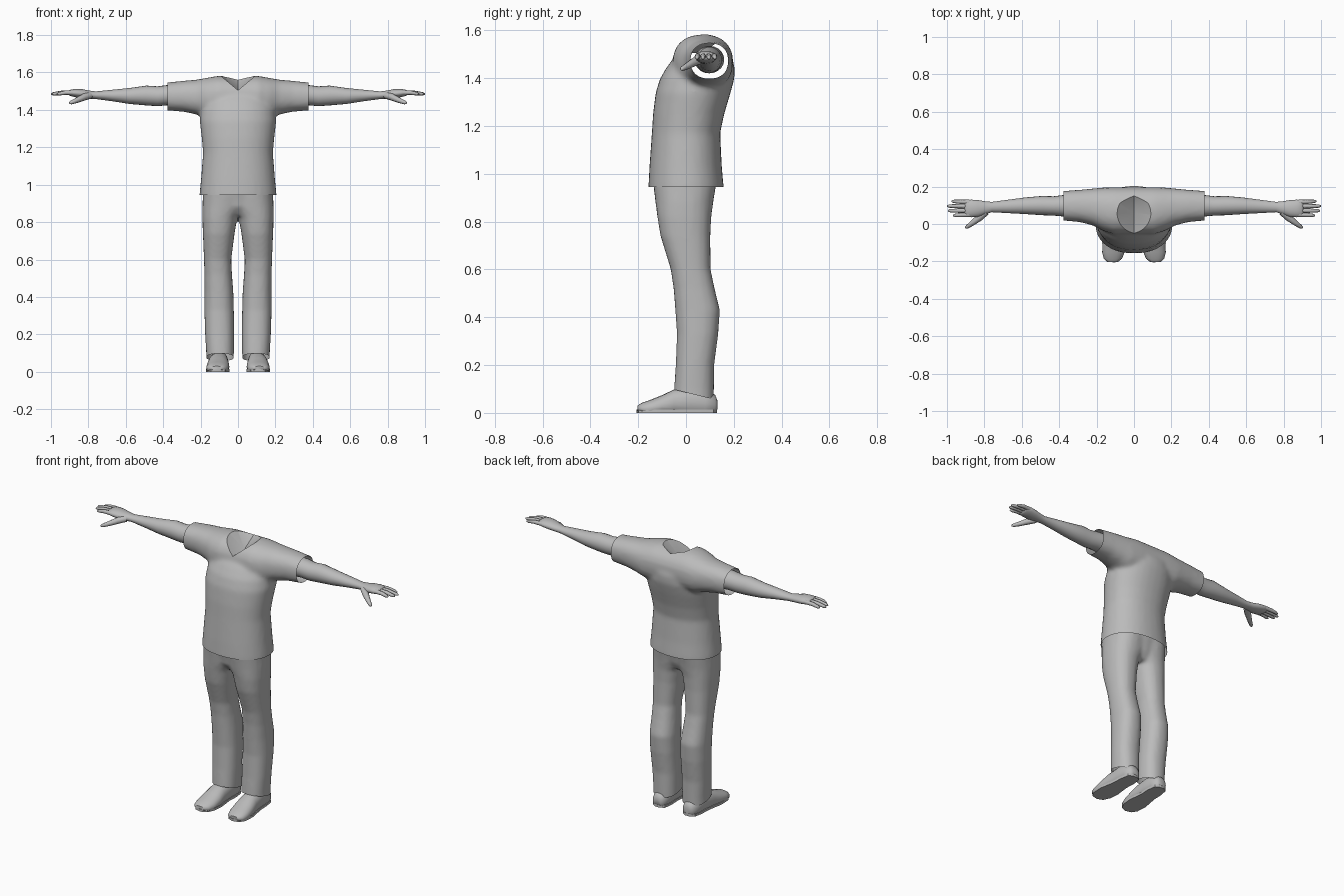
import bpy, bmesh, math
from mathutils import Vector

if "Cube" in bpy.data.objects:
    bpy.data.objects.remove(bpy.data.objects["Cube"])

grey = bpy.data.materials.new("plain_grey")
grey.diffuse_color = (0.5, 0.5, 0.5, 1)
grey.use_nodes = True
grey.node_tree.nodes["Principled BSDF"].inputs["Base Color"].default_value = grey.diffuse_color


def loft(bm, axis, sections, n=24, power=2.0):
    """Skin oval rings along an axis. Section: position, then low/high of the other two axes in order."""
    rings = []
    for t, a0, a1, b0, b1 in sections:
        ring = []
        for i in range(n):
            ang = 2 * math.pi * i / n
            c, s = math.cos(ang), math.sin(ang)
            a = (a0 + a1) / 2 + (a1 - a0) / 2 * math.copysign(abs(c) ** (2 / power), c)
            b = (b0 + b1) / 2 + (b1 - b0) / 2 * math.copysign(abs(s) ** (2 / power), s)
            co = [a, b]
            co.insert("xyz".index(axis), t)
            ring.append(bm.verts.new(co))
        rings.append(ring)
    faces = [bm.faces.new(rings[0]), bm.faces.new(rings[-1])]
    for r, q in zip(rings, rings[1:]):
        for i in range(n):
            j = (i + 1) % n
            faces.append(bm.faces.new((r[i], r[j], q[j], q[i])))
    bmesh.ops.recalc_face_normals(bm, faces=faces)


def mirrored(bm):
    """Add a copy of everything on the other side of x = 0."""
    geom = bmesh.ops.duplicate(bm, geom=bm.verts[:] + bm.edges[:] + bm.faces[:])["geom"]
    for v in geom:
        if isinstance(v, bmesh.types.BMVert):
            v.co.x *= -1
    bmesh.ops.reverse_faces(bm, faces=[f for f in geom if isinstance(f, bmesh.types.BMFace)])


def make(name, bm):
    mesh = bpy.data.meshes.new(name)
    bm.to_mesh(mesh)
    bm.free()
    mesh.materials.append(grey)
    ob = bpy.data.objects.new(name, mesh)
    bpy.context.collection.objects.link(ob)
    return ob


def activate(ob):
    bpy.ops.object.select_all(action="DESELECT")
    ob.select_set(True)
    bpy.context.view_layer.objects.active = ob


def smooth(ob, angle=50):
    activate(ob)
    bpy.ops.object.shade_smooth_by_angle(angle=math.radians(angle))


def meld(ob, voxel, steps):
    """Fuse overlapping lofts into one soft cloth surface."""
    activate(ob)
    m = ob.modifiers.new("fuse", "REMESH")
    m.mode, m.voxel_size = "VOXEL", voxel
    bpy.ops.object.modifier_apply(modifier="fuse")
    m = ob.modifiers.new("soften", "SMOOTH")
    m.factor, m.iterations = 0.5, steps
    bpy.ops.object.modifier_apply(modifier="soften")


def trim(ob, planes):
    """Cut open hems: everything beyond each plane is removed."""
    bm = bmesh.new()
    bm.from_mesh(ob.data)
    for co, no in planes:
        bmesh.ops.bisect_plane(bm, geom=bm.verts[:] + bm.edges[:] + bm.faces[:],
                               plane_co=co, plane_no=no, clear_outer=True)
    bm.to_mesh(ob.data)
    bm.free()


# Shirt: torso plus one sleeve-to-sleeve loft
bm = bmesh.new()
loft(bm, "z", [
    (0.90, -.206, .206, -.157, .157), (0.95, -.206, .206, -.157, .157),
    (1.03, -.198, .198, -.153, .150), (1.17, -.187, .187, -.143, .143),
    (1.25, -.194, .194, -.138, .160), (1.34, -.205, .205, -.127, .187),
    (1.40, -.200, .200, -.108, .203), (1.45, -.185, .185, -.078, .204),
    (1.51, -.160, .160, -.030, .175), (1.55, -.130, .130, .012, .140),
    (1.585, -.085, .085, .045, .110)], n=32, power=2.2)
half = [(.11, -.055, .197, 1.35, 1.582), (.17, -.035, .195, 1.355, 1.571),
        (.22, -.008, .190, 1.375, 1.562), (.29, .010, .183, 1.390, 1.556),
        (.375, .018, .177, 1.397, 1.547), (.42, .018, .177, 1.40, 1.545)]
loft(bm, "x", [(-s[0], *s[1:]) for s in reversed(half)] + half, power=2.3)
shirt = make("shirt", bm)
meld(shirt, 0.012, 6)

# Neckline: V-shaped hollow cut from the top of the shirt
bm = bmesh.new()
for p in [(0, -.07, 1.505), (0, .06, 1.505), (0, .15, 1.56), (.09, .05, 1.58), (-.09, .05, 1.58),
          (.15, -.07, 1.63), (-.15, -.07, 1.63), (.13, .15, 1.63), (-.13, .15, 1.63)]:
    bm.verts.new(p)
bmesh.ops.convex_hull(bm, input=bm.verts[:])
bmesh.ops.recalc_face_normals(bm, faces=bm.faces[:])
cutter = make("neck_cutter", bm)
cutter.hide_render = True
activate(shirt)
m = shirt.modifiers.new("neck", "BOOLEAN")
m.operation, m.solver, m.object = "DIFFERENCE", "EXACT", cutter
bpy.ops.object.modifier_apply(modifier="neck")
bpy.data.objects.remove(cutter)
trim(shirt, [((0, 0, .945), (0, 0, -1)), ((.377, 0, 0), (1, 0, 0)), ((-.377, 0, 0), (-1, 0, 0))])
smooth(shirt, 35)

# Trousers: two legs fused with the hips
bm = bmesh.new()
loft(bm, "z", [
    (0.02, .024, .168, -.052, .116), (0.10, .022, .170, -.050, .117),
    (0.20, .021, .176, -.043, .118), (0.33, .022, .180, -.038, .135),
    (0.43, .025, .180, -.045, .142), (0.52, .032, .180, -.052, .120),
    (0.60, .036, .182, -.064, .103), (0.74, .018, .188, -.107, .102),
    (0.82, .004, .191, -.120, .106), (0.88, -.03, .191, -.128, .114),
    (0.98, -.04, .186, -.140, .130)], power=2.3)
mirrored(bm)
loft(bm, "z", [(0.835, -.12, .12, -.085, .085), (0.88, -.186, .186, -.120, .108),
               (0.98, -.186, .186, -.140, .130)], power=2.4)
trousers = make("trousers", bm)
meld(trousers, 0.011, 4)
trim(trousers, [((0, -.05, .098), (0, -.25, -1)), ((0, 0, .97), (0, 0, 1))])
smooth(trousers)

# Arms with palms
bm = bmesh.new()
loft(bm, "x", [
    (.30, .035, .160, 1.42, 1.535), (.375, .040, .155, 1.425, 1.533),
    (.43, .045, .148, 1.420, 1.526), (.49, .047, .150, 1.424, 1.530),
    (.58, .053, .142, 1.432, 1.517), (.67, .058, .130, 1.446, 1.508),
    (.76, .063, .118, 1.458, 1.499), (.80, .050, .122, 1.460, 1.504),
    (.835, .038, .128, 1.463, 1.511), (.87, .036, .130, 1.468, 1.513),
    (.895, .038, .128, 1.474, 1.508), (.905, .046, .120, 1.480, 1.502)], n=20)
mirrored(bm)
smooth(make("arms", bm), 60)


def finger(bm, points, radii, n=8):
    """Tapered tube through the joints of one finger."""
    prev = None
    for k, p in enumerate(points):
        d = (Vector(points[min(k + 1, len(points) - 1)]) - Vector(points[max(k - 1, 0)])).normalized()
        side = d.cross((0, 0, 1)).normalized()
        up = side.cross(d)
        ring = [bm.verts.new(Vector(p) + radii[k] * (math.cos(2 * math.pi * i / n) * side
                + math.sin(2 * math.pi * i / n) * up)) for i in range(n)]
        if prev:
            for i in range(n):
                bm.faces.new((prev[i], prev[(i + 1) % n], ring[(i + 1) % n], ring[i]))
        else:
            bm.faces.new(ring)
        prev = ring
    bm.faces.new(prev)


# Fingers and thumbs
bm = bmesh.new()
for y0, y1, tip in [(.050, .046, .968), (.072, .071, .995), (.095, .096, 1.0), (.117, .121, .975)]:
    mid = (.88 + tip) / 2
    finger(bm, [(.87, y0, 1.492), (mid, (y0 + y1) / 2, 1.492), (tip - .012, y1, 1.486), (tip, y1, 1.484)],
           [.0125, .0115, .009, .004])
finger(bm, [(.79, .065, 1.477), (.825, .035, 1.468), (.865, .004, 1.450), (.893, -.016, 1.439), (.902, -.020, 1.436)],
       [.018, .019, .014, .010, .004])
bmesh.ops.recalc_face_normals(bm, faces=bm.faces[:])
mirrored(bm)
smooth(make("fingers", bm), 70)

# Shoes: lofted heel to toe, flattened underneath onto a sole
bm = bmesh.new()
loft(bm, "y", [
    (.132, .080, .120, .015, .050), (.122, .064, .136, -.01, .075),
    (.08, .052, .150, -.02, .100), (.02, .052, .152, -.02, .110),
    (-.05, .050, .160, -.02, .098), (-.10, .046, .168, -.02, .074),
    (-.15, .050, .170, -.018, .054), (-.185, .064, .162, -.01, .042),
    (-.203, .086, .142, .006, .030)], n=20, power=2.2)
for v in bm.verts:
    v.co.z = max(v.co.z, 0.008)
mirrored(bm)
smooth(make("shoes", bm))

# Soles: thin slabs under the shoes
bm = bmesh.new()
outline = [(.085, .130), (.060, .115), (.052, .06), (.056, 0), (.045, -.09), (.050, -.15), (.070, -.192),
           (.105, -.207), (.145, -.198), (.166, -.165), (.170, -.10), (.152, 0), (.150, .06), (.140, .115), (.115, .130)]
face = bm.faces.new([bm.verts.new((x, y, 0)) for x, y in outline])
top = bmesh.ops.extrude_face_region(bm, geom=[face])["geom"]
bmesh.ops.translate(bm, vec=(0, 0, .014), verts=[g for g in top if isinstance(g, bmesh.types.BMVert)])
bmesh.ops.recalc_face_normals(bm, faces=bm.faces[:])
mirrored(bm)
smooth(make("soles", bm), 40)
